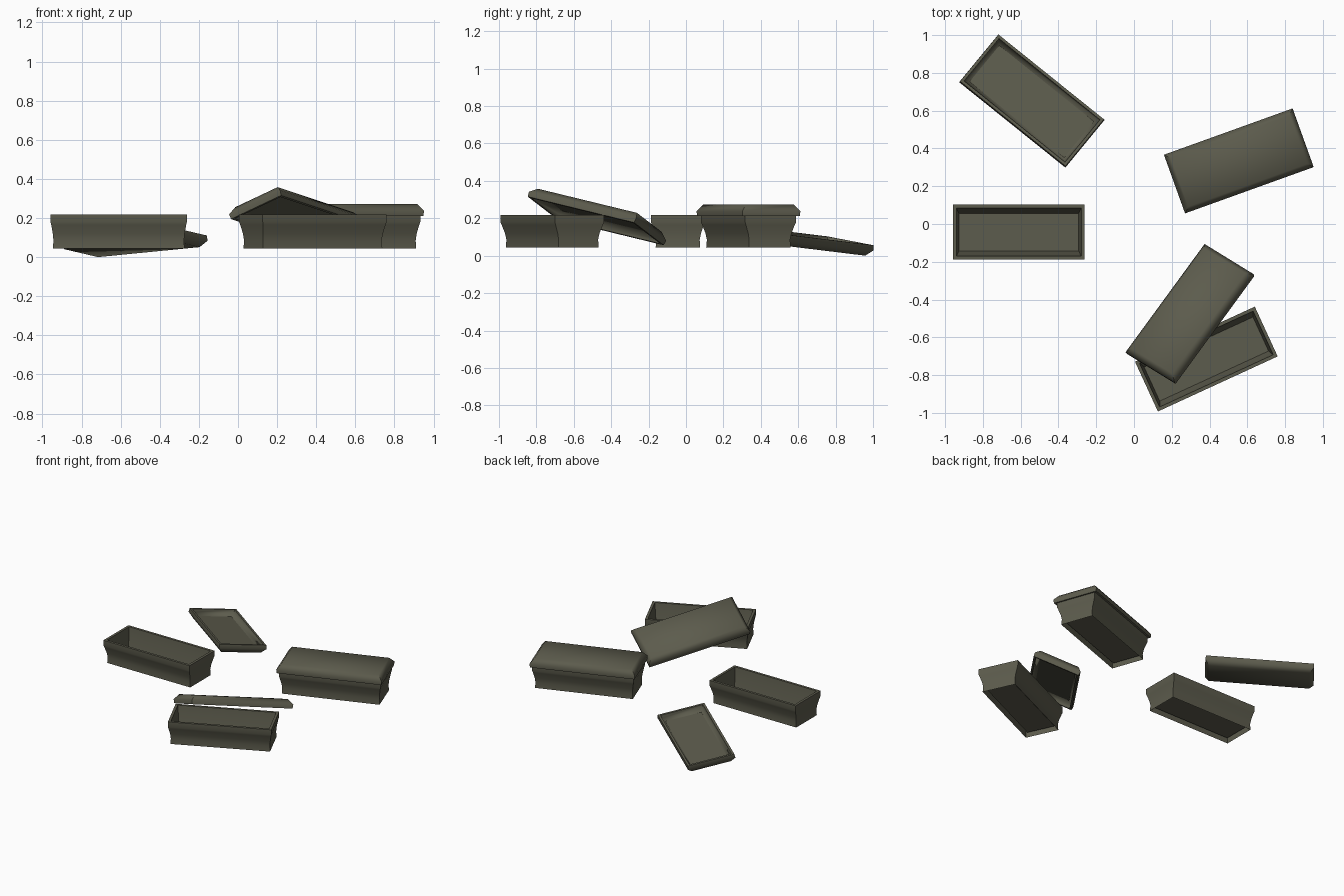
import bpy, bmesh, math
from mathutils import Vector, Matrix

if "Cube" in bpy.data.objects:
    bpy.data.objects.remove(bpy.data.objects["Cube"])

stone = bpy.data.materials.new("dark_olive_stone")
stone.diffuse_color = (0.108, 0.106, 0.074, 1)
stone.use_nodes = True
stone.node_tree.nodes["Principled BSDF"].inputs["Base Color"].default_value = stone.diffuse_color


def ring_shell(name, half_x, half_y, rings, matrix):
    """Skin rectangular rings (inset_x, inset_y, z) and close the last one."""
    bm = bmesh.new()
    prev = None
    for ix, iy, z in rings:
        cur = [bm.verts.new((sx * (half_x - ix), sy * (half_y - iy), z))
               for sx, sy in ((-1, -1), (1, -1), (1, 1), (-1, 1))]
        if prev:
            for i in range(4):
                j = (i + 1) % 4
                bm.faces.new((prev[i], prev[j], cur[j], cur[i]))
        prev = cur
    bm.faces.new(prev)
    mesh = bpy.data.meshes.new(name)
    bm.to_mesh(mesh)
    bm.free()
    mesh.materials.append(stone)
    ob = bpy.data.objects.new(name, mesh)
    bpy.context.collection.objects.link(ob)
    ob.matrix_world = matrix
    bpy.context.view_layer.objects.active = ob
    ob.select_set(True)
    bpy.ops.object.shade_smooth_by_angle(angle=math.radians(60))
    ob.select_set(False)
    return ob


# outside of the box upward, over the rim, down the inside to the floor
BOX = [(0.013, 0.026, 0.045), (0.015, 0.029, 0.085), (0.012, 0.022, 0.12),
       (0.004, 0.006, 0.165), (0.0, 0.0, 0.18), (0.0, 0.0, 0.217),
       (0.018, 0.018, 0.217), (0.022, 0.024, 0.165), (0.032, 0.046, 0.07)]
# inside of the lid is a recess, so start from its ceiling edge outward
LID = [(0.04, 0.04, 0.042), (0.022, 0.022, 0.024), (0.018, 0.018, 0.0),
       (0.003, 0.003, 0.0), (0.0, 0.0, 0.027), (0.028, 0.028, 0.062)]


def flat(x, y, z, deg):
    return Matrix.Translation((x, y, z)) @ Matrix.Rotation(math.radians(deg), 4, 'Z')


def tilted(centre, along, across):
    """Placement from the directions of the long and short edges."""
    u = Vector(along).normalized()
    w = u.cross(Vector(across)).normalized()
    v = w.cross(u)
    return Matrix.Translation(centre) @ Matrix((u, v, w)).transposed().to_4x4()


def box(name, matrix):
    ring_shell(name, 0.349, 0.145, BOX, matrix)


def lid(name, matrix):
    ring_shell(name, 0.362, 0.165, LID, matrix)
    # ceiling of the recess
    ring_shell(name + "_ceiling", 0.362, 0.165, [(0.04, 0.04, 0.042)], matrix)


# open box with its lid thrown off upside down behind it
box("open_box", flat(-0.61, -0.043, 0, 0))
lid("fallen_lid", tilted((-0.54, 0.655, 0.107), (0.56, -0.45, 0.055), (-0.20, -0.245, 0.047)))

# closed box
box("closed_box", flat(0.555, 0.334, 0, 19.8))
lid("closed_lid", flat(0.555, 0.334, 0.211, 19.8))

# half open box with the lid leaning across it
box("leaning_lid_box", flat(0.383, -0.715, 0, 24.7))
lid("leaning_lid", tilted((0.30, -0.483, 0.186), (-0.42, -0.575, 0.14), (0.26, -0.165, 0.125)))
